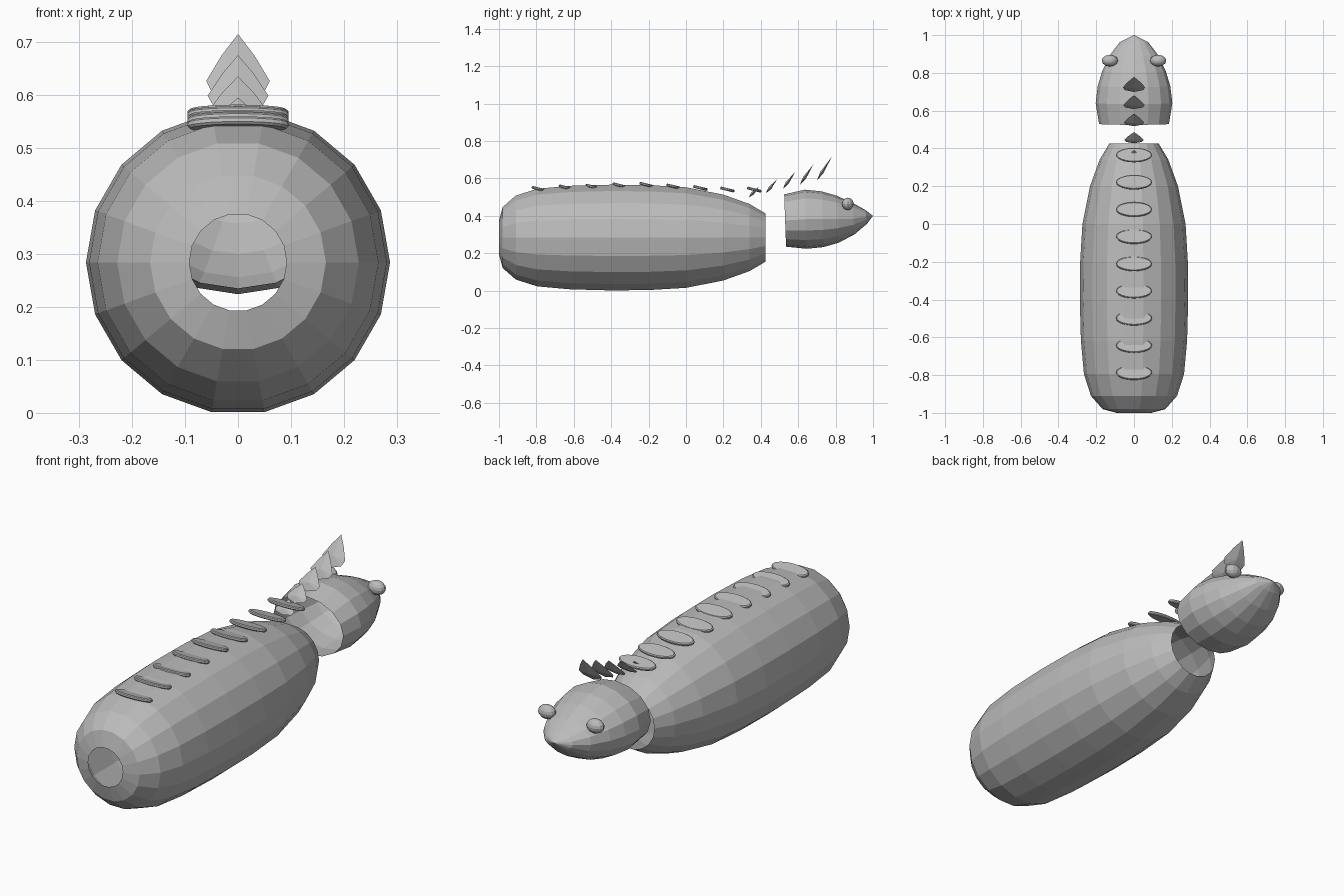
import bpy, bmesh, math
from mathutils import Matrix

cube = bpy.data.objects.get("Cube")
if cube:
    bpy.data.objects.remove(cube)

# One grey for every part
grey = bpy.data.materials.new("plain_grey")
grey.use_nodes = True
colour = (0.5, 0.5, 0.5, 1)
grey.diffuse_color = colour
grey.node_tree.nodes["Principled BSDF"].inputs["Base Color"].default_value = colour


def add_part(name, bm):
    bmesh.ops.recalc_face_normals(bm, faces=bm.faces)
    mesh = bpy.data.meshes.new(name)
    bm.to_mesh(mesh)
    bm.free()
    mesh.materials.append(grey)
    obj = bpy.data.objects.new(name, mesh)
    bpy.context.collection.objects.link(obj)
    return obj


def loft(name, rings, sides, lean=0, tip=None):
    """Open shell through rings of (y, centre z, half width, half height)."""
    bm = bmesh.new()
    loops = []
    for y, zc, w, h in rings:
        loop = []
        for i in range(sides):
            a = math.tau * i / sides
            loop.append(bm.verts.new((w * math.cos(a), y - lean * math.sin(a),
                                      zc + h * math.sin(a))))
        loops.append(loop)
    for a, b in zip(loops, loops[1:]):
        for i in range(sides):
            j = (i + 1) % sides
            bm.faces.new((a[i], a[j], b[j], b[i]))
    if tip:
        point = bm.verts.new(tip)
        for i in range(sides):
            bm.faces.new((loops[-1][i], loops[-1][(i + 1) % sides], point))
    # Orient the open shell outward
    part = add_part(name, bm)
    mesh = part.data
    zc = rings[0][1]
    mid = mesh.polygons[sides * 2]
    if mid.normal.x * mid.center.x + mid.normal.z * (mid.center.z - zc) < 0:
        mesh.flip_normals()
    return part


# Body: faceted tube, open at both ends
body_profile = [(-1, .092), (-.98, .166), (-.91, .228), (-.795, .265),
                (-.62, .281), (-.4, .287), (-.2, .285), (0, .273),
                (.2, .233), (.34, .182), (.425, .131)]
loft("body", [(y, .284, r, r) for y, r in body_profile], 18)

# Head: pointed shell, open at the neck
head_rings = [(.53, .375, .185, .14), (.64, .382, .203, .158),
              (.73, .382, .192, .149), (.81, .382, .168, .126),
              (.895, .385, .127, .085), (.963, .395, .075, .037)]
loft("head", head_rings, 16, .005, (0, 1, .4))

# Eyes
for side, label in ((1, "left"), (-1, "right")):
    bm = bmesh.new()
    bmesh.ops.create_uvsphere(bm, u_segments=12, v_segments=8, radius=1)
    bm.transform(Matrix.Translation((side * .128, .865, .464))
                 @ Matrix.Diagonal((.043, .031, .033, 1)))
    add_part(label + "_eye", bm)

# Row of tilted oval plates along the back
plate_heights = [.54, .541, .549, .557, .566, .563, .556, .552, .544]
for i, z in enumerate(plate_heights):
    bm = bmesh.new()
    bmesh.ops.create_cone(bm, cap_ends=True, segments=24, radius1=1, radius2=1, depth=1)
    bm.transform(Matrix.Diagonal((.095, .039, .015, 1)))
    rim = [e for e in bm.edges if abs(e.verts[0].co.z - e.verts[1].co.z) < .001]
    bmesh.ops.bevel(bm, geom=rim, offset=.004, segments=1, affect='EDGES')
    bm.transform(Matrix.Translation((0, .365 - .144 * i, z))
                 @ Matrix.Rotation(math.radians(-14), 4, 'X'))
    add_part(f"back_plate_{i + 1}", bm)

# Crest of leaning leaf-shaped spines, growing toward the head
leaf = [(.8, .12), (1, .3), (.52, .68)]
for i in range(5):
    y, z = .337 + .0905 * i, .5 + .022 * i
    dy, dz = .052 + .007 * i, .055 + .018 * i
    width = .05 + .0025 * i
    bm = bmesh.new()
    outline = [(0, 0)] + leaf + [(0, 1)] + [(-u, t) for u, t in reversed(leaf)]
    edge = [bm.verts.new((u * width, y + t * dy, z + t * dz)) for u, t in outline]
    length = math.hypot(dy, dz)
    for face in (1, -1):
        off = face * .009
        ridge = bm.verts.new((0, y + .35 * dy - off * dz / length,
                              z + .35 * dz + off * dy / length))
        for k in range(len(edge)):
            bm.faces.new((edge[k], edge[(k + 1) % len(edge)], ridge))
    add_part(f"crest_spine_{i + 1}", bm)
